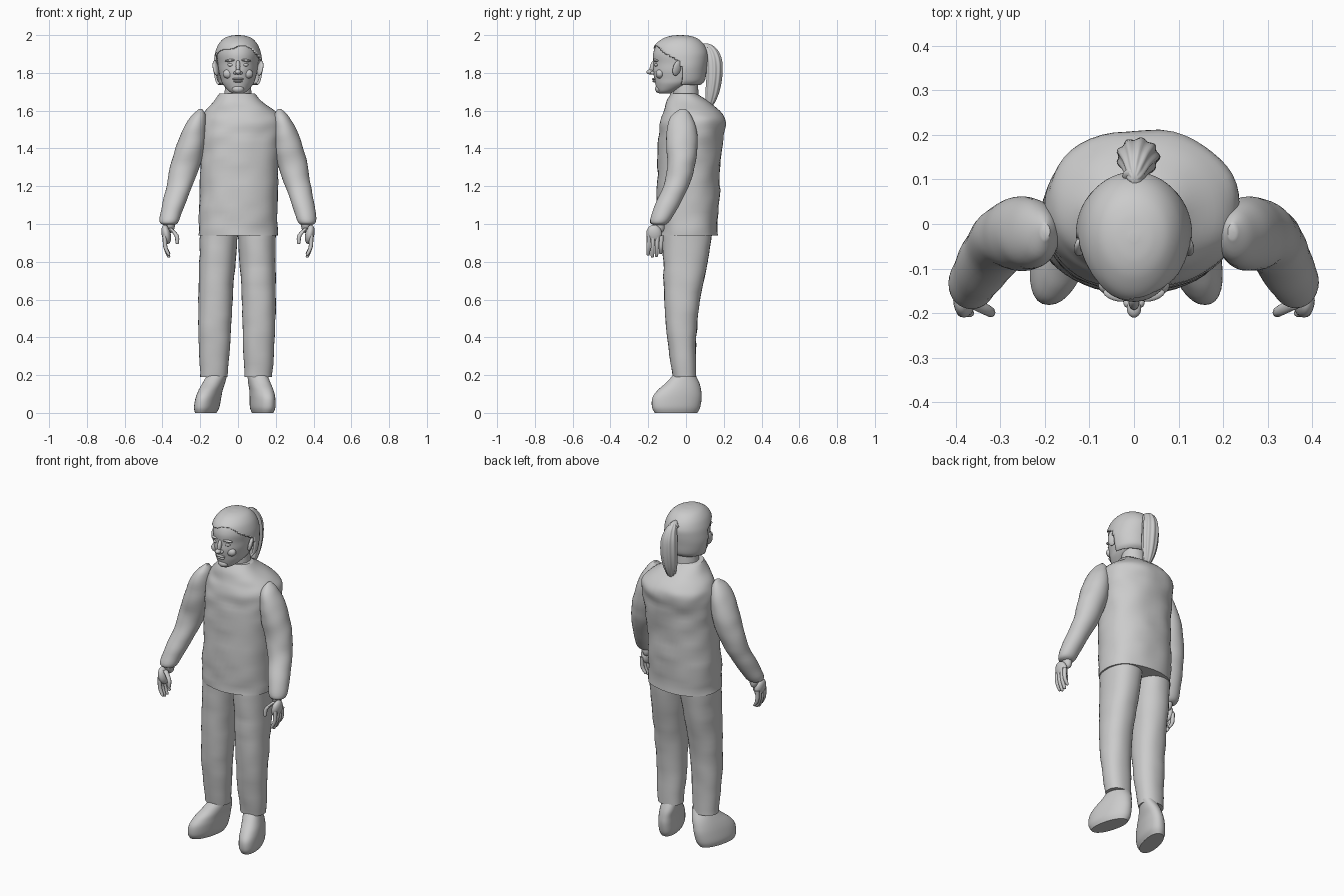
import bpy, bmesh, math
from mathutils import Vector, Euler, noise

if "Cube" in bpy.data.objects:
    bpy.data.objects.remove(bpy.data.objects["Cube"])

GREY = (0.6, 0.6, 0.6, 1)
grey = bpy.data.materials.new("plain_grey")
grey.use_nodes = True
grey.diffuse_color = GREY
grey.node_tree.nodes["Principled BSDF"].inputs["Base Color"].default_value = GREY


def finish(name, bm, angle=50):
    bmesh.ops.recalc_face_normals(bm, faces=bm.faces)
    mesh = bpy.data.meshes.new(name)
    bm.to_mesh(mesh)
    bm.free()
    obj = bpy.data.objects.new(name, mesh)
    bpy.context.collection.objects.link(obj)
    mesh.materials.append(grey)
    bpy.ops.object.select_all(action="DESELECT")
    obj.select_set(True)
    bpy.context.view_layer.objects.active = obj
    bpy.ops.object.shade_smooth_by_angle(angle=math.radians(angle))
    return obj


def spline(rows, steps):
    """Smooth curve through the rows."""
    pts = [Vector(r) for r in rows]
    out = []
    for i in range(len(pts) - 1):
        a, b, c, d = pts[max(i - 1, 0)], pts[i], pts[i + 1], pts[min(i + 2, len(pts) - 1)]
        for s in range(steps):
            t = s / steps
            out.append(b + (c - a) * (t / 2) + (a * 2 - b * 5 + c * 4 - d) * (t * t / 2)
                       + (b * 3 - a - c * 3 + d) * (t ** 3 / 2))
    return out + [pts[-1]]


def loft(name, rows, side=1, lean=(0, 0), sides=32, steps=5, power=2.0, shear=0,
         flutes=0, cloth=0, taper=0, keep=None, angle=50):
    """Stack of rings; each row is z, x min, x max, y front, y back."""
    bm = bmesh.new()
    rings = []
    for z, x0, x1, y0, y1 in spline(rows, steps):
        ring = []
        for i in range(sides):
            a = math.tau * i / sides
            c, s = math.cos(a), math.sin(a)
            k = 1 + flutes * math.cos(9 * a)
            u = math.copysign(abs(c) ** (2 / power), c) * k
            v = math.copysign(abs(s) ** (2 / power), s) * k
            u *= 1 + taper * v
            y = (y0 + y1) / 2 + v * (y1 - y0) / 2
            x = (x0 + x1) / 2 + u * (x1 - x0) / 2 + shear * (y + 0.05)
            p = Vector((side * x + lean[0] + lean[1] * z, y, z))
            if cloth:
                p += Vector((c * side, s, 0)) * cloth * noise.noise(Vector((p.x * 9, p.y * 9, z * 16)))
            ring.append(bm.verts.new(p))
        rings.append(ring)
    for low, high in zip(rings, rings[1:]):
        for i in range(sides):
            j = (i + 1) % sides
            bm.faces.new((low[i], low[j], high[j], high[i]))
    bm.faces.new(rings[0])
    bm.faces.new(rings[-1])
    if keep:
        gone = [f for f in bm.faces if not keep(f.calc_center_median())]
        bmesh.ops.delete(bm, geom=gone, context="FACES")
    return finish(name, bm, angle)


def ball(name, loc, size, rot=(0, 0, 0)):
    bm = bmesh.new()
    bmesh.ops.create_uvsphere(bm, u_segments=20, v_segments=12, radius=1)
    turn = Euler(rot).to_matrix()
    for v in bm.verts:
        v.co = turn @ Vector(a * b for a, b in zip(v.co, size)) + Vector(loc)
    return finish(name, bm)


def tube(name, points, radii):
    """Vertical-ish rod through points, with rounded ends."""
    rows = [(z, x - r, x + r, y - r, y + r) for (x, y, z), r in zip(points, radii)]
    return loft(name, rows, sides=10, steps=4)


# Jacket body with sloping shoulders
loft("jacket", [(.94, -.21, .21, -.15, .165), (1.1, -.205, .21, -.155, .175),
                (1.3, -.2, .215, -.15, .18), (1.45, -.2, .23, -.145, .195),
                (1.54, -.195, .235, -.135, .21), (1.59, -.175, .205, -.12, .185),
                (1.64, -.135, .14, -.105, .13), (1.69, -.1, .09, -.08, .06)],
     sides=48, power=2.3, cloth=.008)

# Limbs, built for the left and mirrored with a slight change of stance
trouser = [(.19, .035, .18, -.07, .055), (.4, .025, .195, -.1, .055),
           (.6, .02, .2, -.115, .075), (.8, .008, .2, -.12, .115), (.97, -.005, .2, -.125, .14)]
shoe = [(0, .08, .18, -.165, .06), (.03, .07, .19, -.18, .075), (.08, .07, .19, -.178, .083),
        (.12, .07, .185, -.15, .08), (.16, .065, .175, -.105, .07), (.21, .06, .16, -.06, .045)]
sleeve = [(.995, .335, .395, -.17, -.11), (1.015, .315, .415, -.19, -.085),
          (1.1, .285, .405, -.165, -.035), (1.2, .25, .385, -.12, .015),
          (1.3, .215, .37, -.1, .045), (1.4, .19, .345, -.105, .06),
          (1.5, .185, .31, -.1, .055), (1.57, .19, .27, -.08, .03), (1.608, .21, .23, -.035, 0)]
for side, word in ((1, "left"), (-1, "right")):
    other = side < 0
    loft(word + "_trouser_leg", trouser, side, (-.025, .025) if other else (0, 0),
         power=2.2, cloth=.005)
    loft(word + "_shoe", shoe, side, (-.04, .16) if other else (0, 0), shear=-.22, power=2.2)
    loft(word + "_sleeve", sleeve, side, (-.035, .035) if other else (0, 0), cloth=.004)

    # Hand with four fingers and a thumb
    ball(word + "_wrist", (side * .36, -.145, 1.0), (.027, .03, .05), (.3, 0, 0))
    ball(word + "_palm", (side * .38, -.168, .945), (.024, .042, .052), (.15, side * .2, 0))
    for n in range(4):
        y, drop = -.2 + n * .022, (.01, 0, .004, .018)[n]
        tube(f"{word}_finger_{n + 1}",
             [(side * .365, y, .822 + drop), (side * .368, y, .83 + drop),
              (side * .385, y + .002, .88), (side * .388, y + .004, .94)],
             (.003, .009, .011, .011))
    tube(word + "_thumb", [(side * .32, -.2, .893), (side * .322, -.2, .9),
                           (side * .326, -.195, .94), (side * .365, -.175, .98)],
         (.003, .009, .012, .014))

# Neck and head
loft("neck", [(1.64, -.075, .075, -.07, .07), (1.78, -.065, .065, -.07, .06)])
skull = [(1.69, -.025, .025, -.14, -.085), (1.705, -.05, .05, -.152, -.05),
         (1.74, -.08, .08, -.162, .03), (1.77, -.092, .092, -.168, .075),
         (1.81, -.102, .102, -.174, .095), (1.85, -.107, .107, -.172, .108),
         (1.9, -.112, .112, -.174, .11), (1.945, -.1, .1, -.158, .092),
         (1.975, -.077, .077, -.125, .062), (1.99, -.045, .045, -.085, .025),
         (1.996, -.01, .01, -.04, -.02)]
loft("head", skull, sides=40, power=2.1, taper=.1)

# Hair cap, swept back from the hairline and hanging to the nape
hair = [(1.735, -.105, .105, -.15, .075), (1.76, -.12, .12, -.165, .1),
        (1.82, -.13, .13, -.175, .11), (1.87, -.127, .127, -.178, .116),
        (1.91, -.12, .12, -.18, .115), (1.95, -.104, .104, -.163, .096),
        (1.98, -.078, .078, -.125, .064), (1.995, -.045, .045, -.085, .025),
        (2, -.01, .01, -.04, -.02)]
cap = loft("hair", hair, sides=64, steps=8, taper=.06,
           keep=lambda p: (p.y > -.025 or p.z > 1.87 + (-.025 - p.y) * .5 + .012 * math.sin(p.x * 40))
           and p.z > 1.736)
shell = cap.modifiers.new("thickness", "SOLIDIFY")
shell.thickness = .012
shell.offset = -1

# Ponytail and its band
loft("ponytail", [(1.615, .005, .015, .115, .125), (1.64, -.012, .032, .105, .15),
                  (1.7, -.03, .048, .105, .175), (1.78, -.038, .056, .11, .19),
                  (1.86, -.036, .052, .108, .19), (1.915, -.026, .036, .1, .17),
                  (1.945, -.016, .02, .085, .14), (1.955, -.006, .008, .09, .115)],
     sides=54, flutes=.07, angle=80)
ball("hair_band", (0, .108, 1.93), (.026, .014, .026), (-.6, 0, 0))

# Face
ball("nose_bridge", (0, -.176, 1.835), (.012, .014, .035), (-.3, 0, 0))
ball("nose_tip", (0, -.19, 1.805), (.016, .02, .013))
ball("upper_lip", (0, -.168, 1.768), (.03, .012, .006))
ball("lower_lip", (0, -.165, 1.756), (.025, .013, .007))
ball("chin", (0, -.142, 1.715), (.032, .022, .022))
for side, word in ((1, "left"), (-1, "right")):
    ball(word + "_eye", (side * .04, -.158, 1.842), (.017, .009, .008), (0, 0, side * .25))
    ball(word + "_brow", (side * .042, -.16, 1.866), (.028, .012, .007), (0, side * .1, side * .3))
    ball(word + "_cheek", (side * .05, -.138, 1.795), (.03, .022, .025))
    ball(word + "_nostril", (side * .014, -.176, 1.8), (.01, .012, .009))
    ball(word + "_ear", (side * .118, -.048, 1.825), (.012, .024, .042), (-.15, side * .25, side * .5))
